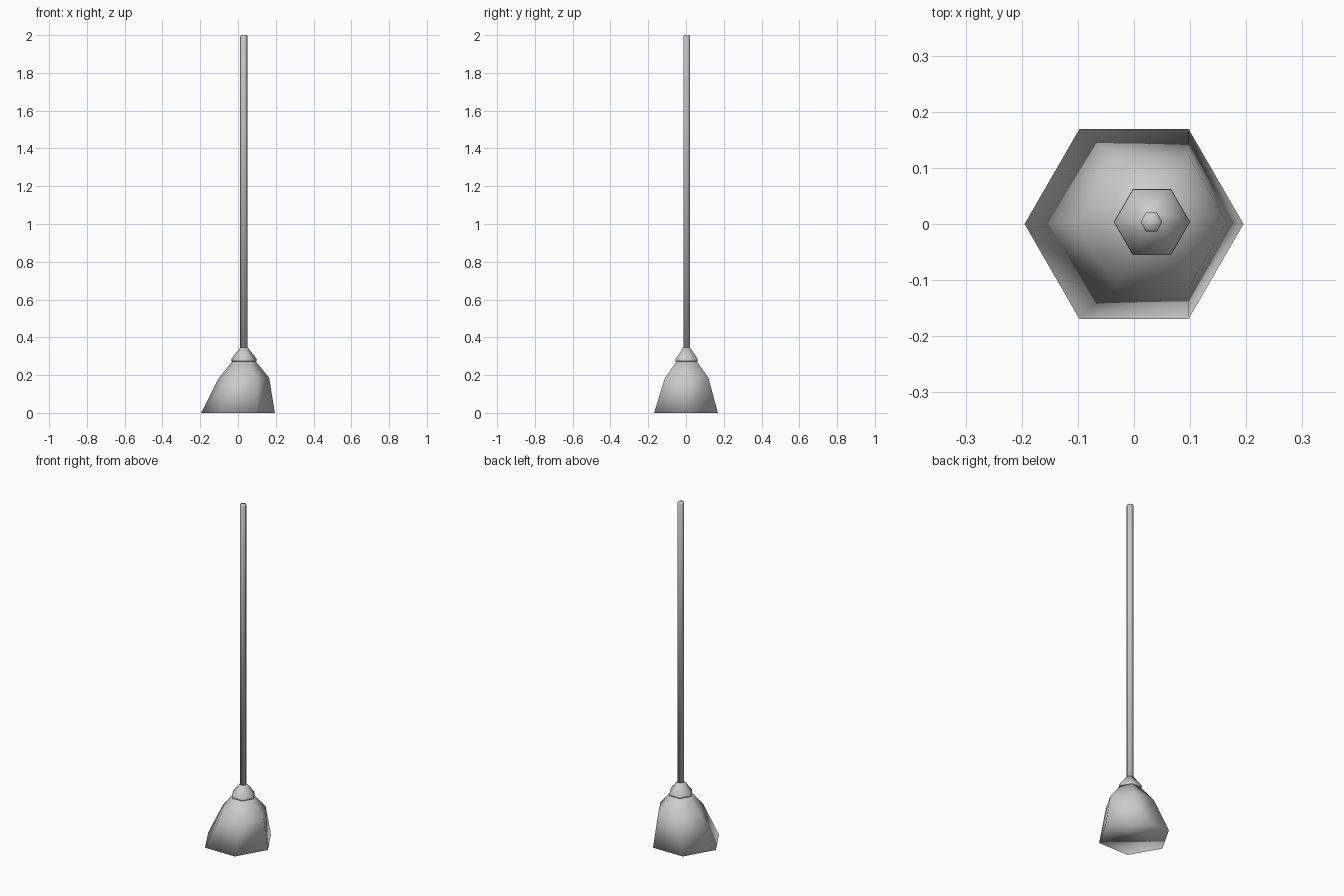
import bpy, bmesh
from math import cos, sin, tau

if "Cube" in bpy.data.objects:
    bpy.data.objects.remove(bpy.data.objects["Cube"])

SIDES = 6
CX, CY = 0.032, 0.0035  # handle axis, slightly off the head's centre


def loft(name, rings):
    """Closed six-sided solid through rings of (centre x, centre y, z, radius)."""
    bm = bmesh.new()
    loops = [[bm.verts.new((x + r * cos(tau * i / SIDES), y + r * sin(tau * i / SIDES), z))
              for i in range(SIDES)] for x, y, z, r in rings]
    for low, high in zip(loops, loops[1:]):
        for i in range(SIDES):
            j = (i + 1) % SIDES
            bm.faces.new((low[i], low[j], high[j], high[i]))
    bm.faces.new(loops[0][::-1])
    bm.faces.new(loops[-1])
    for f in bm.faces:
        f.smooth = True
    mesh = bpy.data.meshes.new(name)
    bm.to_mesh(mesh)
    bm.free()
    obj = bpy.data.objects.new(name, mesh)
    bpy.context.collection.objects.link(obj)
    return obj


# Flared, lopsided bristle head
loft("bristles", [(0, 0, 0, 0.195), (CX, CY, 0.185, 0.133), (CX, CY, 0.275, 0.06)])

# Conical collar with a small lip
loft("collar", [(CX, CY, 0.272, 0.062), (CX, CY, 0.277, 0.068),
                (CX, CY, 0.285, 0.067), (CX, CY, 0.345, 0.021)])

# Long thin handle
loft("handle", [(CX - 0.001, CY, 0.33, 0.0195), (CX - 0.001, CY, 1.993, 0.0195),
                (CX - 0.001, CY, 2.0, 0.016)])
